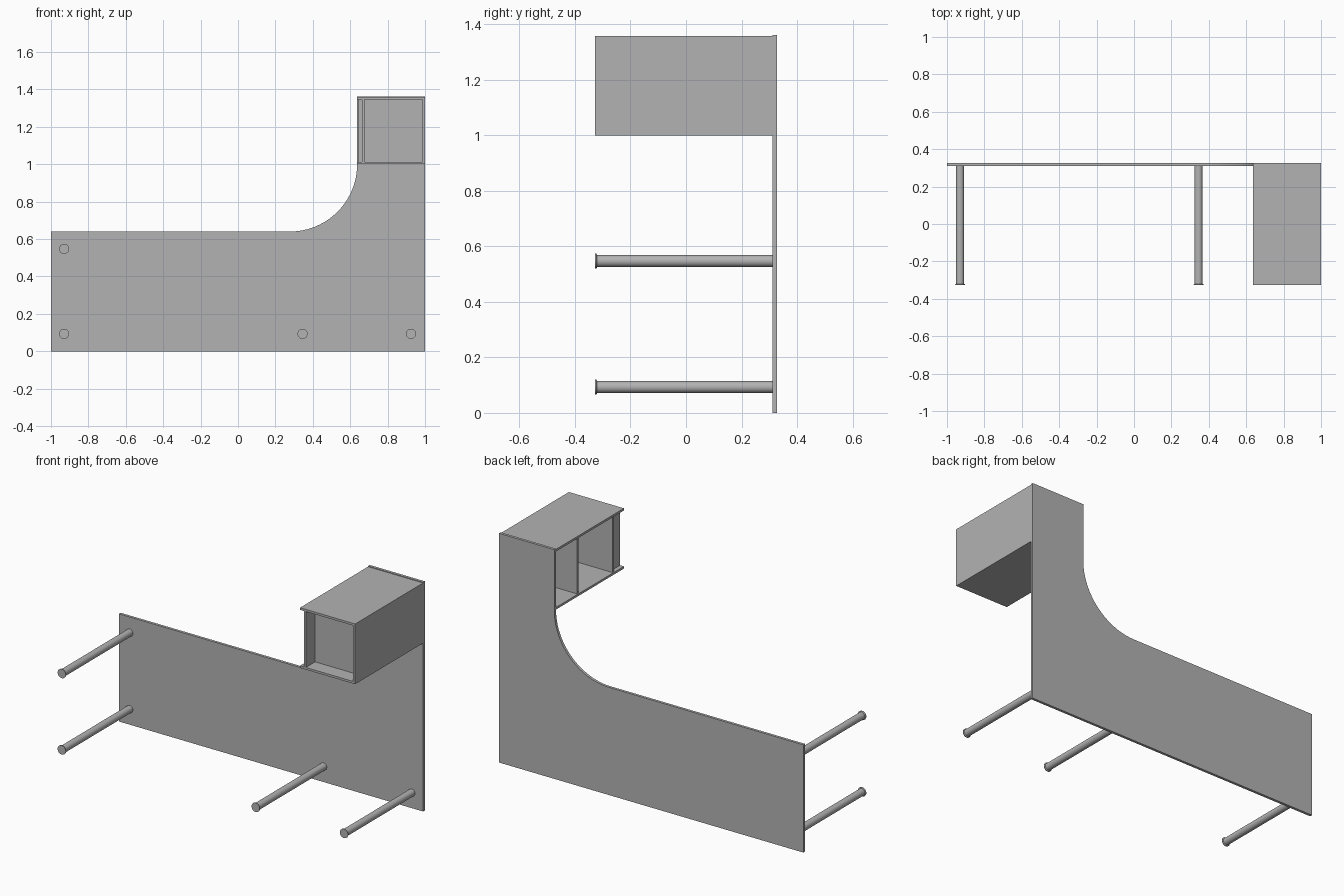
import bpy
import bmesh
from math import sin, cos, pi

cube = bpy.data.objects.get("Cube")
if cube:
    bpy.data.objects.remove(cube, do_unlink=True)

grey = bpy.data.materials.new("plain grey")
grey.use_nodes = True
grey.diffuse_color = (0.45, 0.45, 0.45, 1)
grey.node_tree.nodes["Principled BSDF"].inputs["Base Color"].default_value = grey.diffuse_color

FRONT, BACK = -0.327, 0.327
PANEL_FACE = 0.311          # front face of the big panel
LEFT_EDGE, TOP = 0.637, 1.362


def add_object(name, bm):
    bmesh.ops.recalc_face_normals(bm, faces=bm.faces)
    mesh = bpy.data.meshes.new(name)
    bm.to_mesh(mesh)
    bm.free()
    mesh.materials.append(grey)
    obj = bpy.data.objects.new(name, mesh)
    bpy.context.collection.objects.link(obj)
    return obj


def box(name, x, y, z):
    """Box from (low, high) ranges on each axis."""
    bm = bmesh.new()
    bmesh.ops.create_cube(bm, size=1)
    for v in bm.verts:
        v.co = [lo + (c + 0.5) * (hi - lo) for c, (lo, hi) in zip(v.co, (x, y, z))]
    return add_object(name, bm)


def lathe_leg(name, x, z, profile, sides=32):
    """Round leg along y, from (y, radius) rings, with capped ends."""
    bm = bmesh.new()
    rings = []
    for y, r in profile:
        rings.append([bm.verts.new((x + r * cos(2 * pi * i / sides), y,
                                    z + r * sin(2 * pi * i / sides))) for i in range(sides)])
    for a, b in zip(rings, rings[1:]):
        for i in range(sides):
            j = (i + 1) % sides
            bm.faces.new((a[i], a[j], b[j], b[i]))
    bm.faces.new(rings[0])
    bm.faces.new(rings[-1])
    obj = add_object(name, bm)
    for p in obj.data.polygons:
        p.use_smooth = len(p.vertices) == 4
    for e in obj.data.edges:
        ya, yb = (obj.data.vertices[k].co.y for k in e.vertices)
        e.use_edge_sharp = abs(ya - yb) < 1e-6
    return obj


# Desk panel: L-shaped outline with a rounded inner corner
radius = 0.36
outline = [(-1, 0), (1, 0), (1, TOP), (LEFT_EDGE, TOP)]
for i in range(25):
    a = pi / 2 * i / 24
    outline.append((LEFT_EDGE - radius + radius * cos(a), 1.0 - radius * sin(a)))
outline.append((-1, 0.64))
bm = bmesh.new()
face = bm.faces.new([bm.verts.new((x, PANEL_FACE, z)) for x, z in outline])
extruded = bmesh.ops.extrude_face_region(bm, geom=[face])["geom"]
bmesh.ops.translate(bm, vec=(0, BACK - PANEL_FACE, 0),
                    verts=[g for g in extruded if isinstance(g, bmesh.types.BMVert)])
add_object("desk_panel", bm)

# Legs with a slightly wider foot
leg_profile = [(FRONT, 0.027), (FRONT + 0.004, 0.027), (FRONT + 0.007, 0.0215), (PANEL_FACE, 0.0215)]
for name, x, z in (("upper_outer_leg", -0.93, 0.547), ("lower_outer_leg", -0.93, 0.093),
                   ("middle_leg", 0.345, 0.093), ("corner_leg", 0.925, 0.093)):
    lathe_leg(name, x, z, leg_profile)

# Cabinet shell
depth = (FRONT, PANEL_FACE)
box("cabinet_lid", (LEFT_EDGE, 0.999), depth, (1.345, 1.358))
box("cabinet_base", (LEFT_EDGE, 0.999), depth, (1.0, 1.013))
box("cabinet_side", (0.986, 0.999), depth, (1.013, 1.345))

# Inner walls: shelf divider, front compartment back and its inset side
inner = (1.013, 1.345)
box("shelf_divider", (0.643, 0.986), (0.092, 0.105), inner)
box("compartment_back", (0.643, 0.986), (-0.24, -0.227), inner)
box("compartment_side", (0.662, 0.675), (FRONT, -0.24), inner)
